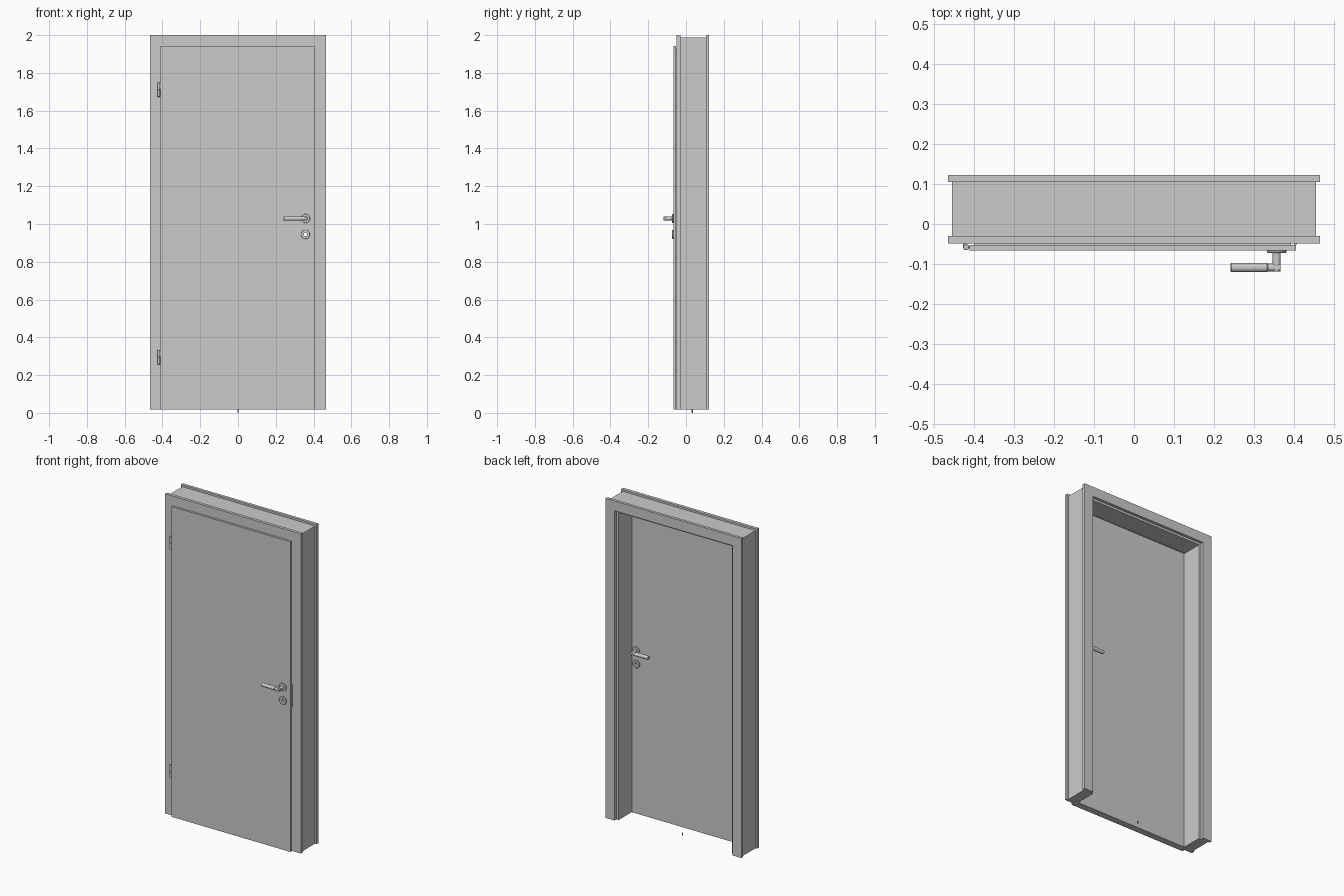
import bpy, bmesh, math
from mathutils import Vector

if "Cube" in bpy.data.objects:
    bpy.data.objects.remove(bpy.data.objects["Cube"])

Z0 = 0.017                      # underside of door and frame
FRONT, BACK = -0.066, -0.024    # door leaf faces
MID = (FRONT + BACK) / 2


def finish(name, bm, smooth=False):
    bmesh.ops.recalc_face_normals(bm, faces=bm.faces)
    me = bpy.data.meshes.new(name)
    bm.to_mesh(me)
    bm.free()
    ob = bpy.data.objects.new(name, me)
    bpy.context.collection.objects.link(ob)
    if smooth:
        bpy.ops.object.select_all(action='DESELECT')
        bpy.context.view_layer.objects.active = ob
        ob.select_set(True)
        bpy.ops.object.shade_smooth_by_angle(angle=math.radians(35))
    return ob


def extrude_xz(name, pts, y0, y1):
    """Extrude an outline in the xz plane from y0 to y1."""
    bm = bmesh.new()
    face = bm.faces.new([bm.verts.new((x, y0, z)) for x, z in pts])
    ext = bmesh.ops.extrude_face_region(bm, geom=[face])
    verts = [g for g in ext['geom'] if isinstance(g, bmesh.types.BMVert)]
    bmesh.ops.translate(bm, vec=(0, y1 - y0, 0), verts=verts)
    return finish(name, bm)


def box(name, x0, x1, y0, y1, z0, z1):
    return extrude_xz(name, [(x0, z0), (x1, z0), (x1, z1), (x0, z1)], y0, y1)


def u_frame(name, outer, top, inner, inner_top, y0, y1, cx=0.0):
    """Two uprights and a header, open at the floor."""
    half = [(outer, top), (outer, Z0), (inner, Z0), (inner, inner_top)]
    pts = [(cx + x, z) for x, z in half] + [(cx - x, z) for x, z in half[::-1]]
    return extrude_xz(name, pts, y0, y1)


def lathe(name, start, direction, profile, n=32):
    """Spin (radius, distance) points round an axis; closed loop of points."""
    start, d = Vector(start), Vector(direction)
    quat = Vector((0, 0, 1)).rotation_difference(d)
    bm = bmesh.new()
    rings = []
    for r, h in profile:
        if r == 0:
            rings.append([bm.verts.new(start + quat @ Vector((0, 0, h)))] * n)
            continue
        rings.append([bm.verts.new(start + quat @ Vector((
            r * math.cos(2 * math.pi * i / n), r * math.sin(2 * math.pi * i / n), h)))
            for i in range(n)])
    closed = profile[0][0] > 0
    for k in range(len(rings) if closed else len(rings) - 1):
        a, b = rings[k], rings[(k + 1) % len(rings)]
        for i in range(n):
            j = (i + 1) % n
            bm.faces.new(list(dict.fromkeys((a[i], a[j], b[j], b[i]))))
    return finish(name, bm, True)


def rod(name, start, direction, r, length, bevel=0.001, n=32):
    return lathe(name, start, direction, [(0, 0), (r - bevel, 0), (r, bevel),
                 (r, length - bevel), (r - bevel, length), (0, length)], n)


# Frame: casings either side, lining with a stop behind the door
u_frame("front_casing", 0.466, 2.0, 0.402, 1.936, -0.049, -0.03)
u_frame("frame_lining_rebate", 0.456, 1.988, 0.402, 1.936, -0.03, -0.018)
u_frame("frame_lining", 0.456, 1.988, 0.39, 1.925, -0.018, 0.105)
u_frame("back_casing", 0.466, 2.0, 0.405, 1.939, 0.105, 0.1225)
u_frame("door_seal", 0.402, 1.936, 0.389, 1.924, -0.024, -0.018)

# Rebated door leaf: wide front flange, narrower body behind
CX = -0.003
leaf = [
    box("door_flange", CX - 0.408, CX + 0.408, FRONT, -0.053, Z0, 1.942),
    box("door_body", CX - 0.396, CX + 0.396, -0.053, BACK, Z0, 1.931),
]

# Lever handles and keyhole rosettes on both faces
HX, HZ, KZ = 0.357, 1.029, 0.945
cutter = rod("keyhole_cutter", (HX, -0.2, KZ), (0, 1, 0), 0.009, 0.4)
cutter.hide_render = True
cutter.hide_viewport = True
cutter.display_type = 'WIRE'
for part in leaf:
    mod = part.modifiers.new("keyhole", 'BOOLEAN')
    mod.operation = 'DIFFERENCE'
    mod.solver = 'EXACT'
    mod.object = cutter

for side, face, s in (("front", FRONT, -1), ("back", BACK, 1)):
    d = (0, s, 0)
    rod(side + "_handle_rosette", (HX, face, HZ), d, 0.024, 0.007, 0.0015)
    rod(side + "_handle_neck", (HX, face, HZ), d, 0.010, 0.0525)
    lever_y = face + s * 0.043
    rod(side + "_handle_elbow", (HX + 0.01, lever_y, HZ), (-1, 0, 0), 0.0097, 0.04)
    rod(side + "_handle_grip", (0.335, lever_y, HZ), (-1, 0, 0), 0.0115, 0.093, 0.002)
    lathe(side + "_keyhole_rosette", (HX, face, KZ), d,
          [(0.009, 0), (0.024, 0), (0.024, 0.0055), (0.0225, 0.007), (0.009, 0.007)])

# Hinges: two knuckles and a leaf reaching into the frame
for label, z in (("upper", 1.673), ("lower", 0.257)):
    rod(label + "_hinge_bottom_knuckle", (-0.42, -0.058, z), (0, 0, 1), 0.0075, 0.038, n=20)
    rod(label + "_hinge_top_knuckle", (-0.42, -0.058, z + 0.039), (0, 0, 1), 0.0075, 0.038, n=20)
    box(label + "_hinge_leaf", -0.428, -0.422, -0.058, -0.047, z + 0.002, z + 0.036)
    box(label + "_hinge_door_pin", -0.42, -0.409, -0.06, -0.056, z + 0.042, z + 0.074)

# Strike plate on the lock side
box("strike_plate", 0.400, 0.408, -0.051, -0.026, 0.91, 1.05)

# Small floor reference pin
rod("floor_pin", (0, 0.033, 0), (0, 0, 1), 0.003, 0.017, 0.0005, n=12)
